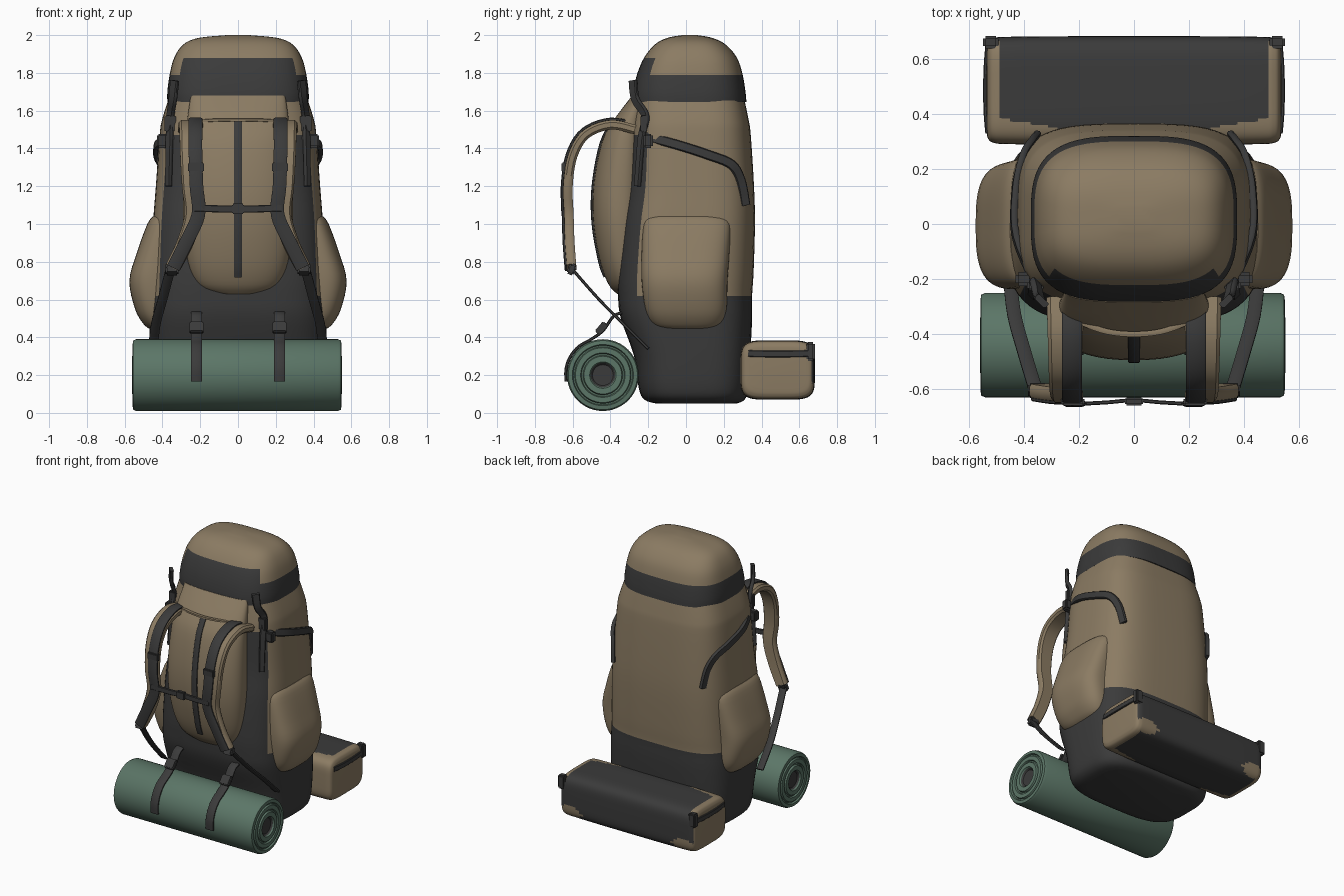
import bpy, bmesh, math
from mathutils import Vector, Matrix
from mathutils.bvhtree import BVHTree

cube = bpy.data.objects.get("Cube")
if cube:
    bpy.data.objects.remove(cube, do_unlink=True)


def material(name, rgb):
    mat = bpy.data.materials.new(name)
    mat.use_nodes = True
    colour = (*rgb, 1)
    mat.diffuse_color = colour
    mat.node_tree.nodes["Principled BSDF"].inputs["Base Color"].default_value = colour
    return mat


MATERIALS = [material("tan canvas", (.26, .2, .125)),
             material("charcoal fabric", (.043, .043, .043)),
             material("green foam", (.105, .18, .135))]
TAN, DARK, GREEN = range(3)


def finish(name, bm, angle=40):
    bmesh.ops.recalc_face_normals(bm, faces=bm.faces)
    for face in bm.faces:
        face.smooth = True
    mesh = bpy.data.meshes.new(name)
    bm.to_mesh(mesh)
    tree = BVHTree.FromBMesh(bm)
    bm.free()
    for mat in MATERIALS:
        mesh.materials.append(mat)
    mesh.set_sharp_from_angle(angle=math.radians(angle))
    obj = bpy.data.objects.new(name, mesh)
    bpy.context.collection.objects.link(obj)
    return tree


def smooth_path(points, steps):
    """Catmull-Rom interpolation through tuples of any length."""
    pts = [Vector(p) for p in points]
    out = []
    for i in range(len(pts) - 1):
        a, b, c, d = (pts[max(0, min(len(pts) - 1, i + k))] for k in (-1, 0, 1, 2))
        for j in range(steps):
            t = j / steps
            out.append(b + (c - a) * (t / 2) + (a * 2 - b * 5 + c * 4 - d) * (t * t / 2)
                       + (b * 3 - a - c * 3 + d) * (t ** 3 / 2))
    return out + [pts[-1]]


def loft(name, sections, rule, power=3, steps=4, sides=64, along_x=False, shift=(0, 0, 0)):
    """Rounded sections (z, x0, x1, y0, y1); rule(centre, v) picks the colour."""
    bm = bmesh.new()
    # 5-tuples are interpolated as two vectors
    first = smooth_path([s[:3] for s in sections], steps)
    second = smooth_path([s[3:] for s in sections], steps)
    rings = []
    for (z, x0, x1), (y0, y1) in zip(first, second):
        ring = []
        for k in range(sides):
            a = math.tau * k / sides
            u, v = (math.copysign(abs(w) ** (2 / power), w) for w in (math.cos(a), math.sin(a)))
            ring.append(bm.verts.new(((x0 + x1) / 2 + u * (x1 - x0) / 2,
                                      (y0 + y1) / 2 + v * (y1 - y0) / 2, z)))
        rings.append(ring)
    made = [(bm.faces.new(ring), 0) for ring in (rings[0], rings[-1])]
    for low, high in zip(rings, rings[1:]):
        for k in range(sides):
            n = (k + 1) % sides
            w = math.sin(math.tau * (k + .5) / sides)
            v = math.copysign(abs(w) ** (2 / power), w)
            made.append((bm.faces.new((low[k], low[n], high[n], high[k])), v))
    turn = Matrix.Rotation(math.pi / 2, 4, 'Y') if along_x else Matrix()
    bm.transform(Matrix.Translation(shift) @ turn)
    for face, v in made:
        face.material_index = rule(face.calc_center_median(), v)
    return finish(name, bm)


def ribbon(name, points, width, thick, side=None, normal=None, end_width=None,
           lift=0, colour=DARK, steps=5):
    """Flat strap swept along a smoothed path."""
    path = smooth_path(points, steps)
    bm = bmesh.new()
    rings = []
    for i, p in enumerate(path):
        t = (path[min(i + 1, len(path) - 1)] - path[max(i - 1, 0)]).normalized()
        s = Vector(side) if side else Vector(normal).cross(t)
        n = t.cross(s).normalized()
        s = n.cross(t)
        w = width + ((end_width or width) - width) * i / (len(path) - 1)
        rings.append([bm.verts.new(p + n * (lift + b * thick / 2) + s * a * w / 2)
                      for a, b in ((-1, -.5), (-.8, -1), (.8, -1), (1, -.5),
                                   (1, .5), (.8, 1), (-.8, 1), (-1, .5))])
    bm.faces.new(rings[0])
    bm.faces.new(rings[-1])
    for low, high in zip(rings, rings[1:]):
        for k in range(8):
            n = (k + 1) % 8
            bm.faces.new((low[k], low[n], high[n], high[k]))
    for face in bm.faces:
        face.material_index = colour
    finish(name, bm)


def block(name, centre, size, tilt=0, colour=DARK):
    """Small bevelled buckle."""
    bm = bmesh.new()
    bmesh.ops.create_cube(bm, size=1, matrix=Matrix.Diagonal((*size, 1)))
    bmesh.ops.bevel(bm, geom=bm.edges[:], offset=min(size) * .2, segments=2, affect='EDGES')
    bm.transform(Matrix.Translation(centre) @ Matrix.Rotation(tilt, 4, 'X'))
    for face in bm.faces:
        face.material_index = colour
    finish(name, bm, 30)


def symmetric(rows):
    return [(z, -h, h, y0, y1) for z, h, y0, y1 in rows]


# Main sack with dark base and dark front panel
body = loft("main_sack", symmetric([
    (.05, .35, -.16, .27), (.07, .415, -.22, .31), (.13, .45, -.25, .33), (.3, .465, -.275, .34),
    (.5, .47, -.345, .35), (.62, .465, -.36, .35), (.75, .46, -.36, .358), (1, .45, -.34, .365),
    (1.2, .435, -.31, .36), (1.47, .415, -.295, .343), (1.56, .4, -.285, .33), (1.7, .355, -.265, .3)]),
    lambda c, v: DARK if c.z < .62 or (v < -.72 and c.z < 1.47) else TAN, power=3.5)

# Lid with dark band, taller at the front
loft("top_lid", symmetric([
    (1.645, .374, -.283, .32), (1.7, .374, -.28, .315), (1.79, .362, -.26, .3), (1.88, .338, -.222, .27),
    (1.95, .29, -.165, .21), (1.985, .21, -.1, .14), (2, .06, -.02, .06)]),
    lambda c, v: DARK if c.z < (1.88 if v < -.75 else 1.79) else TAN, power=3.2)

# Bulging front pouch with a zip strip
loft("front_pouch", symmetric([
    (.63, .15, -.365, -.2), (.68, .22, -.41, -.2), (.8, .265, -.455, -.2), (1, .29, -.49, -.2),
    (1.2, .29, -.49, -.2), (1.42, .28, -.45, -.2), (1.54, .27, -.39, -.2), (1.68, .25, -.285, -.2)]),
    lambda c, v: TAN, power=2.3)
ribbon("pouch_zip", [(0, -.43, .72), (0, -.458, .8), (0, -.493, 1), (0, -.493, 1.2),
                     (0, -.453, 1.42), (0, -.394, 1.54)], .042, .014, side=(1, 0, 0))
ribbon("pouch_piping", [(-.25, -.33, 1.54), (-.12, -.385, 1.55), (0, -.4, 1.55),
                        (.12, -.385, 1.55), (.25, -.33, 1.54)], .016, .02, normal=(0, -1, 0), colour=TAN)

# Rolled mat: profile of one end, mirrored to the other
end = [(.535, .055), (.545, .065), (.555, .07), (.555, .1), (.542, .105), (.542, .113), (.553, .118),
       (.553, .145), (.542, .15), (.542, .157), (.553, .162), (.55, .183), (.535, .19)]
profile = [(-x, r) for x, r in end] + [(x, r) for x, r in reversed(end)]
loft("sleeping_mat", [(x, -r, r, -r, r) for x, r in profile],
     lambda c, v: DARK if math.hypot(c.y + .44, c.z - .2) < .06 else GREEN,
     power=2, steps=1, sides=48, along_x=True, shift=(-.005, -.44, .2))


# Bag behind the base, with tan ends and corner patches
def bag_colour(c, v):
    x = abs(c.x)
    patch = ((x - .45) / .09) ** 2 + ((c.z - .13) / .045) ** 2 < 1 and c.y > .6
    wrap = c.y < .37 + (x - .4) * .15 and x > .28
    return TAN if x > .49 and c.y < .665 or patch or wrap else DARK


bag_rows = [(.535, .1, .15), (.53, .13, .175), (.51, .15, .19), (.45, .155, .195), (.2, .157, .197)]
bag_rows = [(-x, h, d) for x, h, d in bag_rows] + [(x, h, d) for x, h, d in reversed(bag_rows)]
loft("rear_bag", [(x, -h, h, -d, d) for x, h, d in bag_rows], bag_colour,
     power=5, steps=8, sides=96, along_x=True, shift=(0, .485, .227))

for s, label in ((1, "left"), (-1, "right")):
    # Side pocket
    rows = [(.44, .46, -.13, .15), (.47, .5, -.18, .19), (.55, .545, -.215, .215), (.7, .575, -.235, .22),
            (.85, .535, -.235, .23), (1, .48, -.225, .235), (1.04, .45, -.2, .2)]
    loft(label + "_side_pocket", [(z, *sorted((s * .28, s * x)), a, b) for z, x, a, b in rows],
         lambda c, v: TAN, power=3)

    # Padded shoulder strap with webbing on its outside
    pad = [(.25, -.27, 1.5), (.25, -.4, 1.525), (.25, -.53, 1.475), (.25, -.6, 1.36), (.245, -.625, 1.2),
           (.235, -.62, 1.05), (.28, -.615, .9), (.345, -.605, .77)]
    ribbon(label + "_shoulder_pad", [(s * x, y, z) for x, y, z in pad], .135, .05,
           side=(1, 0, 0), end_width=.08, colour=TAN)
    ribbon(label + "_shoulder_webbing", [(s * (x - (.025 if z > 1 else .003)), y, z) for x, y, z in pad],
           .072, .016, side=(1, 0, 0), lift=.03)
    block(label + "_shoulder_buckle", (s * .222, -.645, 1.3), (.085, .03, .05))
    block(label + "_pad_end_buckle", (s * .35, -.605, .76), (.07, .04, .06), -.4)
    ribbon(label + "_lower_webbing", [(s * .355, -.61, .77), (s * .4, -.46, .6), (s * .435, -.33, .47),
                                      (s * .45, -.2, .34)], .05, .016, side=(1, 0, 0))

    # Compression strap laid on the side of the sack
    path = []
    for y, z in ((-.24, 1.47), (-.05, 1.42), (.12, 1.365), (.24, 1.315), (.29, 1.23), (.315, 1.1)):
        hit = body.ray_cast(Vector((s, y, z)), Vector((-s, 0, 0)))[0]
        path.append(hit + Vector((s * .01, 0, 0)))
    ribbon(label + "_compression_strap", path, .05, .024, normal=(s, .3, 0))
    block(label + "_compression_buckle", (s * .4, -.2, 1.44), (.06, .05, .075))

    # Lid strap running down the front corner
    path = [Vector((s * .335, -.28, 1.76)), Vector((s * .345, -.268, 1.66))]
    for x, z in ((.35, 1.57), (.355, 1.45), (.36, 1.2)):
        hit = body.ray_cast(Vector((s * x, -1, z)), Vector((0, 1, 0)))[0]
        path.append(hit + Vector((s * .008, -.01, 0)))
    ribbon(label + "_lid_strap", path, .055, .024, normal=(s * .7, -.7, 0), end_width=.035)
    block(label + "_lid_buckle", path[2] + Vector((0, -.008, -.04)), (.06, .035, .09))

    # Mat strap over the roll and up to the base
    arc = [(s * .22, -.44 + .198 * math.cos(a), .2 + .198 * math.sin(a))
           for a in (math.radians(d) for d in range(190, 100, -20))]
    ribbon(label + "_mat_strap", arc + [(s * .22, -.44, .435), (s * .22, -.385, .51), (s * .22, -.34, .53)],
           .06, .016, side=(1, 0, 0))
    block(label + "_mat_buckle", (s * .22, -.45, .45), (.075, .03, .07), -.7)

    # Strap and corner tab on the rear bag
    ribbon(label + "_bag_strap", [(s * .533, .33, .315), (s * .54, .42, .312), (s * .54, .55, .312),
                                  (s * .533, .65, .315)], .035, .014, normal=(s, 0, 0))
    block(label + "_bag_tab", (s * .52, .66, .325), (.055, .045, .1))

# Chest strap and its clasp
ribbon("chest_strap", [(-.23, -.655, 1.085), (-.1, -.648, 1.08), (0, -.64, 1.08), (.1, -.648, 1.08),
                       (.23, -.655, 1.085)], .038, .014, normal=(0, -1, 0))
block("chest_clasp", (0, -.645, 1.08), (.065, .03, .055))
